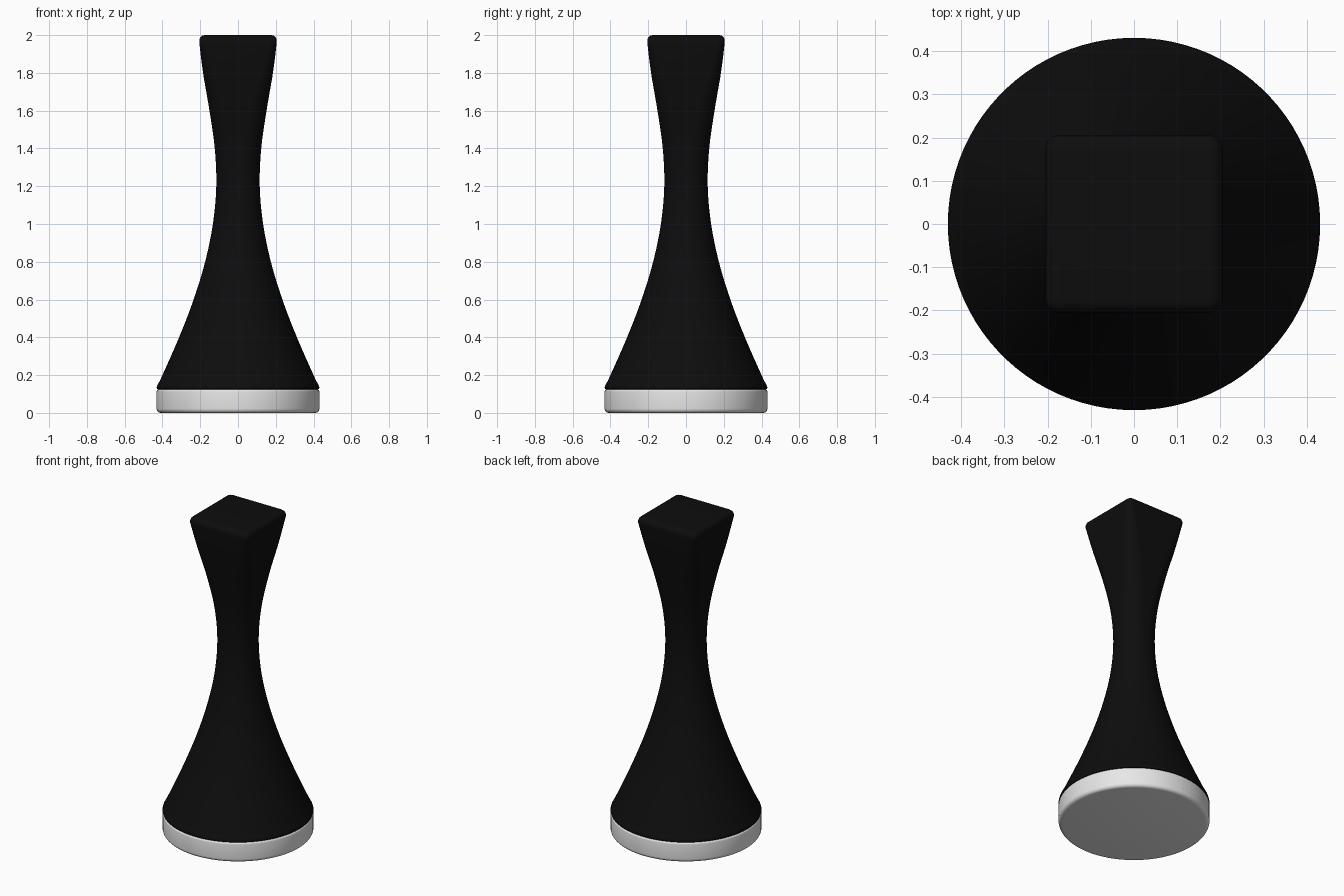
import bpy, bmesh, math

if "Cube" in bpy.data.objects:
    bpy.data.objects.remove(bpy.data.objects["Cube"])

N = 96  # segments around


def material(name, rgb):
    m = bpy.data.materials.new(name)
    m.diffuse_color = (*rgb, 1)
    m.use_nodes = True
    m.node_tree.nodes["Principled BSDF"].inputs["Base Color"].default_value = m.diffuse_color
    return m


black = material("black", (0.004, 0.004, 0.004))
white = material("off white", (0.8, 0.8, 0.8))


def ring(half, c):
    """Rounded square outline; c = corner radius / half width (1 = circle)."""
    r, pts, per = half * c, [], N // 4
    d = half - r
    for q in range(4):
        a0 = q * math.pi / 2
        cx, cy = [(d, d), (-d, d), (-d, -d), (d, -d)][q]
        for i in range(per):
            a = a0 + math.pi / 2 * i / (per - 1)
            # a tiny offset at the seams keeps circular rings free of doubles
            a += (0.5 - i / (per - 1)) * 0.02
            pts.append((cx + r * math.cos(a), cy + r * math.sin(a)))
    return pts


def loft(name, profile, mat):
    bm = bmesh.new()
    rings = [[bm.verts.new((x, y, z)) for x, y in ring(h, c)] for z, h, c in profile]
    for a, b in zip(rings, rings[1:]):
        for i in range(N):
            j = (i + 1) % N
            bm.faces.new((a[i], a[j], b[j], b[i]))
    bm.faces.new(rings[0][::-1])
    bm.faces.new(rings[-1])
    me = bpy.data.meshes.new(name)
    bm.to_mesh(me)
    bm.free()
    me.materials.append(mat)
    ob = bpy.data.objects.new(name, me)
    bpy.context.collection.objects.link(ob)
    bpy.ops.object.select_all(action='DESELECT')
    ob.select_set(True)
    bpy.context.view_layer.objects.active = ob
    bpy.ops.object.shade_smooth_by_angle(angle=math.radians(40))
    return ob


def smooth(keys, steps=6):
    """Catmull-Rom through (z, half width, corner ratio) keys."""
    out = []
    for k in range(len(keys) - 1):
        p0, p1, p2, p3 = (keys[max(0, min(len(keys) - 1, k + o))] for o in (-1, 0, 1, 2))
        for s in range(steps):
            t = s / steps
            out.append(tuple(
                0.5 * (2 * b + (c - a) * t + (2 * a - 5 * b + 4 * c - d) * t * t
                       + (3 * b - a - 3 * c + d) * t ** 3)
                for a, b, c, d in zip(p0, p1, p2, p3)))
    return out + [keys[-1]]


# Round foot disc with softened rims
b, R = 0.022, 0.431
arc = [i * math.pi / 10 for i in range(6)]
foot = [(b - b * math.cos(a), R - b + b * math.sin(a), 1) for a in arc]
foot += [(0.125 - 0.012 + 0.012 * math.sin(a), R - 0.012 + 0.012 * math.cos(a), 1) for a in arc]
loft("foot_disc", foot, white)

# Waisted body: circular at the bottom, rounded square at the top
body = smooth([(0.15, 0.425, 1), (0.2, 0.400, 1), (0.4, 0.312, 1), (0.6, 0.235, 1),
               (0.8, 0.174, 1), (1.0, 0.133, 1), (1.2, 0.115, .93), (1.4, 0.123, .8),
               (1.6, 0.151, .6), (1.8, 0.185, .36), (1.96, 0.205, .16)])
rim_low = [(0.125, 0.422, 1), (0.126, 0.428, 1), (0.134, 0.431, 1), (0.142, 0.429, 1)]
cap = [(1.975, 0.205, .15), (1.988, 0.200, .14), (1.997, 0.190, .12), (2.0, 0.176, .10)]
loft("waisted_body", rim_low + body + cap, black)
